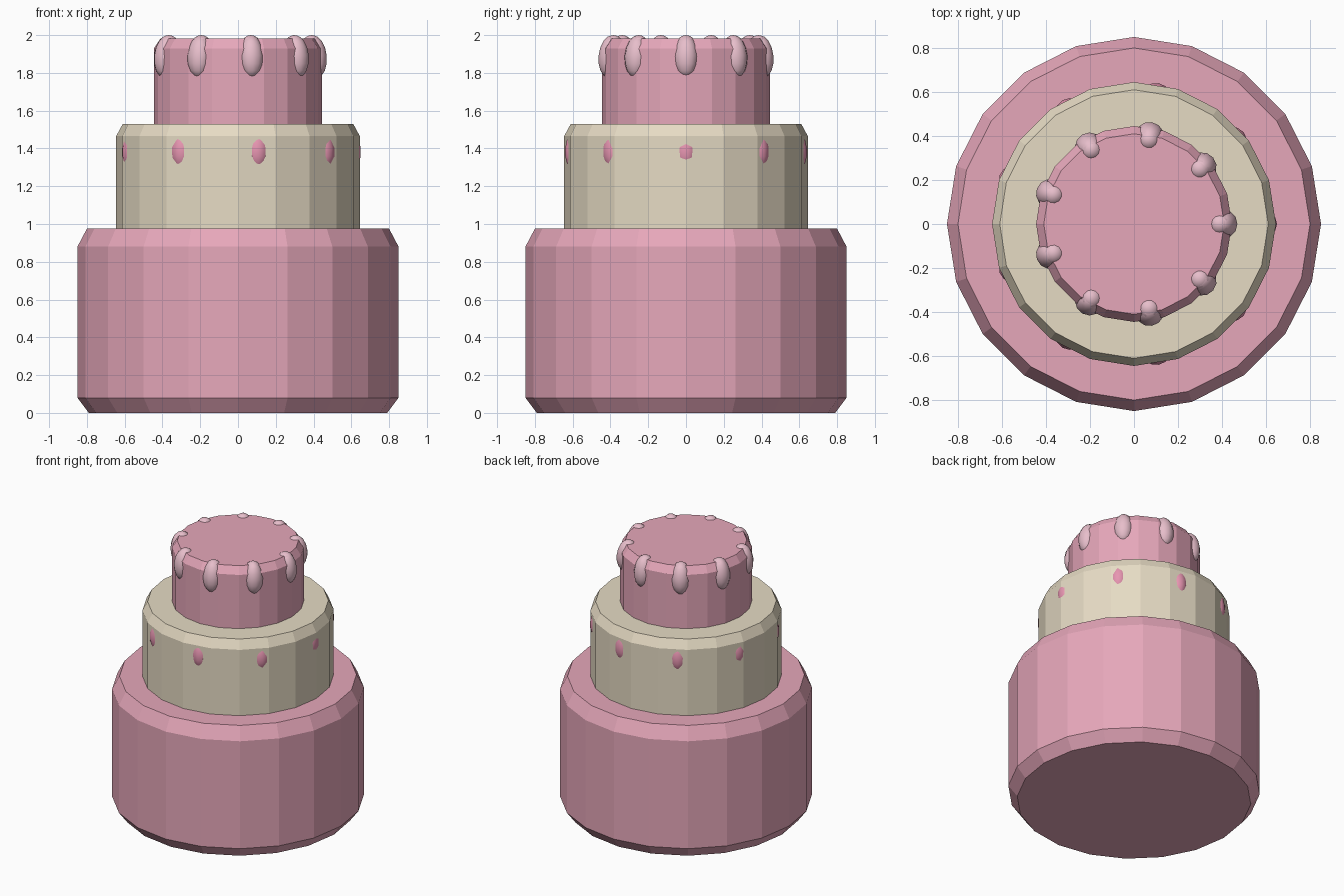
import bpy, bmesh, math
from mathutils import Matrix, Vector

if "Cube" in bpy.data.objects:
    bpy.data.objects.remove(bpy.data.objects["Cube"])


def mat(name, rgb):
    m = bpy.data.materials.new(name)
    m.diffuse_color = [((c / 255 + 0.055) / 1.055) ** 2.4 for c in rgb] + [1]
    m.use_nodes = True
    m.node_tree.nodes["Principled BSDF"].inputs["Base Color"].default_value = m.diffuse_color
    return m


PINK = mat("pink_icing", (230, 167, 186))
CREAM = mat("cream_icing", (230, 219, 196))
PALE = mat("pale_pink_drip", (236, 194, 207))
ROSE = mat("rose_drip", (232, 150, 178))


def finish(name, bm, material):
    me = bpy.data.meshes.new(name)
    bm.normal_update()
    bm.to_mesh(me)
    bm.free()
    me.materials.append(material)
    ob = bpy.data.objects.new(name, me)
    bpy.context.collection.objects.link(ob)
    return ob


# Tier: 20-sided lathe of a (radius, z) profile with capped ends, flat faces
def tier(name, profile, material, n=20):
    bm = bmesh.new()
    rings = [[bm.verts.new((r * math.cos(math.tau * i / n),
                            r * math.sin(math.tau * i / n), z))
              for i in range(n)] for r, z in profile]
    for a, b in zip(rings, rings[1:]):
        for i in range(n):
            j = (i + 1) % n
            bm.faces.new((a[i], a[j], b[j], b[i]))
    bm.faces.new(rings[0][::-1])
    bm.faces.new(rings[-1])
    finish(name, bm, material)


# Drips: nine tilted egg shapes, each with a small bead over the rim
def drips(name, radius, z, material, count=9):
    bm = bmesh.new()
    for k in range(count):
        turn = Matrix.Rotation(math.tau * k / count, 4, 'Z')
        for r, h, tilt, size in ((radius, z, -6, (0.062, 0.065, 0.112)),
                                 (radius - 0.018, z + 0.062, 0, (0.052, 0.052, 0.052))):
            m = (turn @ Matrix.Translation((r, 0, h))
                 @ Matrix.Rotation(math.radians(tilt), 4, 'Y')
                 @ Matrix.Diagonal(Vector((*size, 1))))
            bmesh.ops.create_uvsphere(bm, u_segments=12, v_segments=8,
                                      radius=1, matrix=m)
    for f in bm.faces:
        f.smooth = True
    finish(name, bm, material)


tier("bottom_tier", [(0.79, 0), (0.85, 0.08), (0.85, 0.88), (0.80, 0.975)], PINK)
tier("middle_tier", [(0.61, 0.93), (0.645, 0.97), (0.645, 1.465), (0.61, 1.53)], CREAM)
tier("top_tier", [(0.41, 1.48), (0.445, 1.52), (0.445, 1.93), (0.41, 1.983)], PINK)
drips("top_drips", 0.408, 1.886, PALE)
drips("middle_drips", 0.588, 1.395, ROSE)
